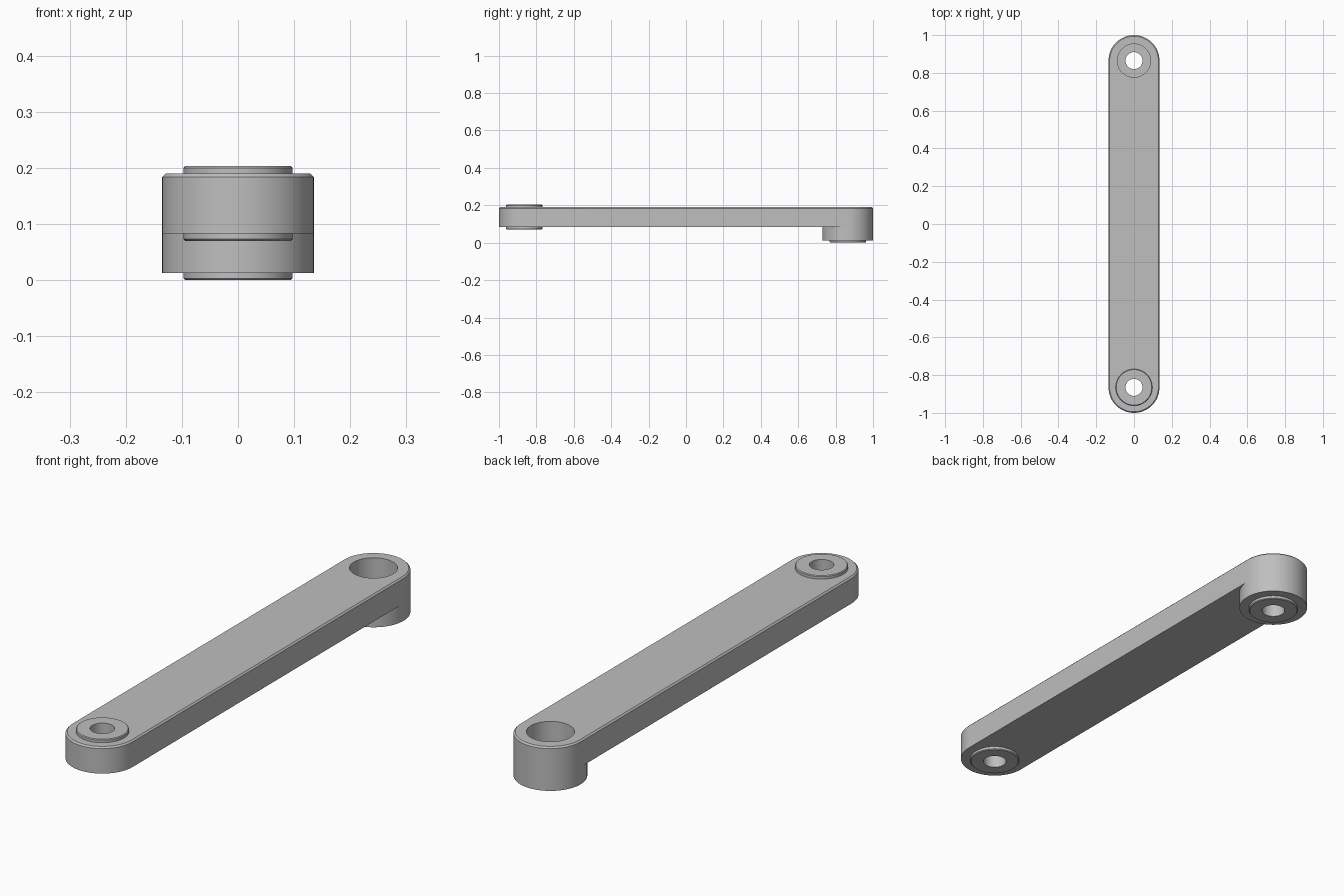
import bpy
import bmesh
from math import pi, sin, cos, radians

cube = bpy.data.objects.get("Cube")
if cube:
    bpy.data.objects.remove(cube, do_unlink=True)

metal = bpy.data.materials.new("plain_grey")
metal.use_nodes = True
GREY = (0.52, 0.52, 0.52, 1)
metal.diffuse_color = GREY
metal.node_tree.nodes["Principled BSDF"].inputs["Base Color"].default_value = GREY

R = 0.135        # end radius of the arm
END = 1 - R      # distance of the pivots from the middle
SEG = 64


def finish(name, bm):
    bmesh.ops.recalc_face_normals(bm, faces=bm.faces[:])
    mesh = bpy.data.meshes.new(name)
    bm.to_mesh(mesh)
    bm.free()
    mesh.materials.append(metal)
    ob = bpy.data.objects.new(name, mesh)
    bpy.context.collection.objects.link(ob)
    return ob


def smooth(ob):
    bpy.ops.object.select_all(action="DESELECT")
    ob.select_set(True)
    bpy.context.view_layer.objects.active = ob
    bpy.ops.object.shade_smooth_by_angle(angle=radians(30))


def slot_solid(name, levels, y0, y1):
    """Stack rounded-end outlines given as (radius, height)."""
    bm = bmesh.new()
    rings = []
    half = SEG // 2
    for r, z in levels:
        ring = []
        for y, start in ((y1, 0), (y0, pi)):
            for i in range(half + (y0 != y1)):
                a = start + pi * i / half
                ring.append(bm.verts.new((r * cos(a), y + r * sin(a), z)))
        rings.append(ring)
    for low, high in zip(rings, rings[1:]):
        for i in range(len(low)):
            j = (i + 1) % len(low)
            bm.faces.new((low[i], low[j], high[j], high[i]))
    bm.faces.new(rings[0][::-1])
    bm.faces.new(rings[-1])
    return finish(name, bm)


def lathe_ring(name, profile, y):
    """Turn a closed (radius, height) profile around a vertical pivot."""
    bm = bmesh.new()
    rings = [[bm.verts.new((r * cos(2 * pi * i / SEG), y + r * sin(2 * pi * i / SEG), z))
              for i in range(SEG)] for r, z in profile]
    for k, low in enumerate(rings):
        high = rings[(k + 1) % len(rings)]
        for i in range(SEG):
            j = (i + 1) % SEG
            bm.faces.new((low[i], low[j], high[j], high[i]))
    ob = finish(name, bm)
    smooth(ob)
    return ob


def combine(ob, other, operation):
    mod = ob.modifiers.new(operation, "BOOLEAN")
    mod.operation = operation
    mod.solver = "EXACT"
    mod.object = other
    bpy.context.view_layer.objects.active = ob
    bpy.ops.object.modifier_apply(modifier=mod.name)
    bpy.data.objects.remove(other, do_unlink=True)


# Long arm with a chamfered top edge, joined to the deeper rear boss
TOP, UNDER, FOOT = 0.19, 0.083, 0.013
arm = slot_solid("arm", [(R, UNDER), (R, TOP - 0.006), (R - 0.006, TOP)], -END, END)
boss = slot_solid("rear_boss", [(R, FOOT), (R, UNDER + 0.04)], END, END)
combine(arm, boss, "UNION")

# Pivot openings: front bushing seat, rear counterbore and rear bushing seat
BORE, SEAT, RIM = 0.045, 0.075, 0.097
for radius, low, high, y in ((SEAT, 0, 0.3, -END), (0.088, UNDER, 0.3, END),
                             (SEAT, -0.1, 0.12, END)):
    cutter = slot_solid("pivot_cutter", [(radius, low), (radius, high)], y, y)
    cutter.hide_render = True
    combine(arm, cutter, "DIFFERENCE")
smooth(arm)

# Front bushing with a flange above and below the arm
C = 0.003
lathe_ring("front_bushing", [
    (BORE, 0.07), (RIM - C, 0.07), (RIM, 0.07 + C), (RIM, UNDER), (SEAT, UNDER),
    (SEAT, TOP), (RIM, TOP), (RIM, 0.203 - C), (RIM - C, 0.203), (BORE, 0.203)], -END)

# Rear bushing with one flange below the boss
lathe_ring("rear_bushing", [
    (BORE, 0), (RIM - C, 0), (RIM, C), (RIM, FOOT), (SEAT, FOOT),
    (SEAT, UNDER), (BORE, UNDER)], END)
